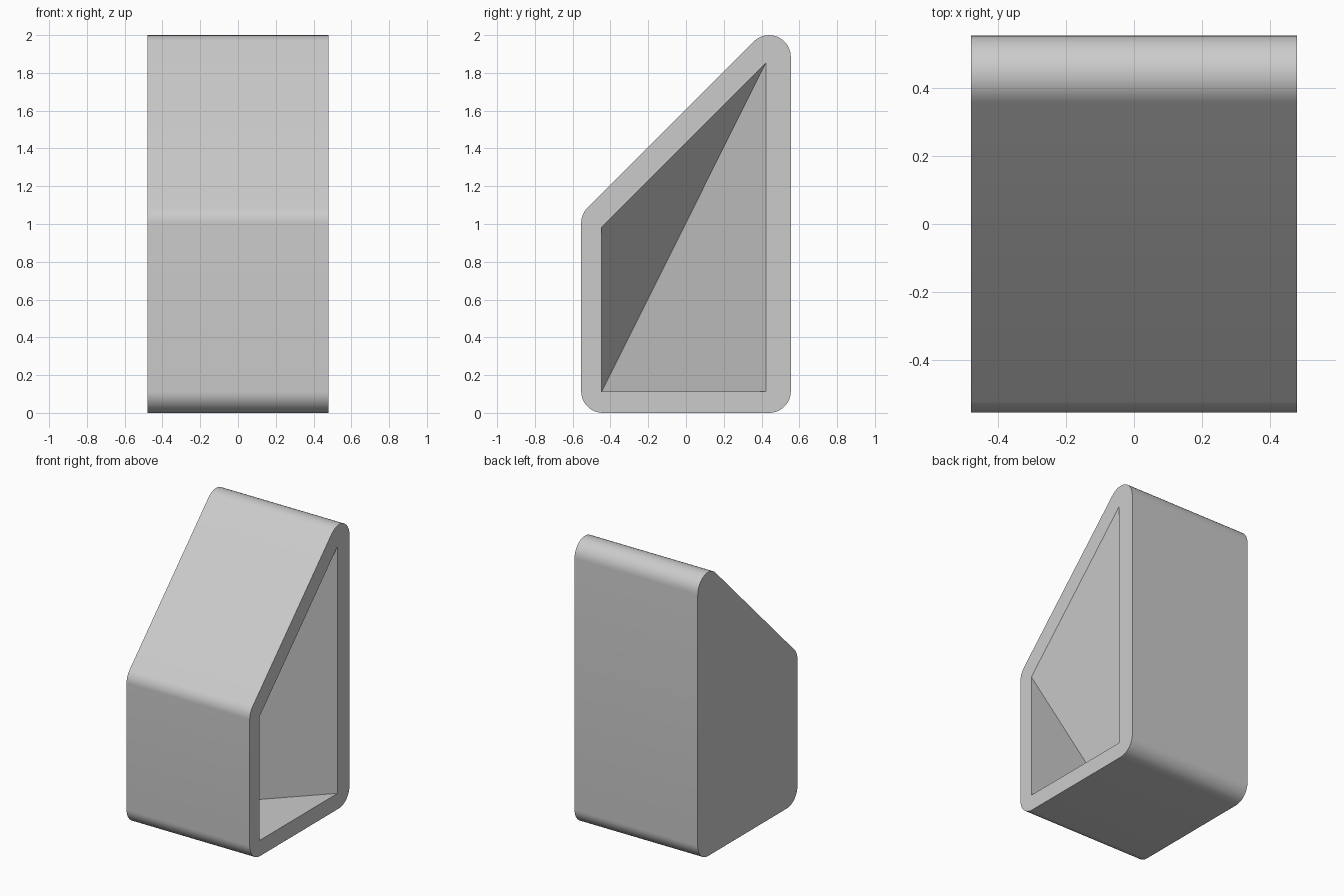
import bpy, bmesh
from math import sin, cos, radians

cube = bpy.data.objects.get("Cube")
if cube:
    bpy.data.objects.remove(cube, do_unlink=True)

HALF_W, R, STEPS = 0.48, 0.115, 12

grey = bpy.data.materials.new("light_grey")
grey.use_nodes = True
color = (0.6, 0.6, 0.6, 1)
grey.diffuse_color = color
grey.node_tree.nodes["Principled BSDF"].inputs["Base Color"].default_value = color

# Rounded side profile: arc centre (y, z) with start and end angle
corners = [(-0.44, R, 180, 270), (0.44, R, 270, 360),
           (0.44, 2 - R, 0, 135), (-0.44, 1.005, 135, 180)]
profile = []
for y, z, a0, a1 in corners:
    for i in range(STEPS + 1):
        a = radians(a0 + (a1 - a0) * i / STEPS)
        profile.append((y + R * cos(a), z + R * sin(a)))

# Solid block, extruded across the width
bm = bmesh.new()
base = bm.faces.new([bm.verts.new((-HALF_W, y, z)) for y, z in profile])
ext = bmesh.ops.extrude_face_region(bm, geom=[base])
top = [g for g in ext["geom"] if isinstance(g, bmesh.types.BMVert)]
bmesh.ops.translate(bm, verts=top, vec=(2 * HALF_W, 0, 0))

# Open the left side: a flat rim around a tapered recess
side = next(f for f in bm.faces if all(v in top for v in f.verts))
outer = list(side.edges)
bmesh.ops.delete(bm, geom=[side], context='FACES_ONLY')
opening = [(-0.447, 0.112), (0.423, 0.112), (0.423, 1.853), (-0.447, 0.983)]
ring = [bm.verts.new((HALF_W, y, z)) for y, z in opening]

# Rim: a fan of each rounded corner, then a band along each straight side
top_loop = [min(top, key=lambda v: (v.co.y - y) ** 2 + (v.co.z - z) ** 2)
            for y, z in profile]
n = STEPS + 1
for c in range(4):
    arc = top_loop[c * n:(c + 1) * n]
    for a, b in zip(arc, arc[1:]):
        bm.faces.new((ring[c], a, b))
    bm.faces.new((ring[c], arc[-1], top_loop[(c + 1) * n % len(top_loop)], ring[(c + 1) % 4]))

# Recess walls meet at one deep point behind the lower front corner
deep = bm.verts.new((HALF_W - 0.855, *opening[0]))
for i in range(4):
    bm.faces.new((ring[i], ring[(i + 1) % 4], deep))
bmesh.ops.recalc_face_normals(bm, faces=bm.faces[:])

mesh = bpy.data.meshes.new("wedge_housing")
bm.to_mesh(mesh)
bm.free()
mesh.materials.append(grey)
housing = bpy.data.objects.new("wedge_housing", mesh)
bpy.context.collection.objects.link(housing)

bpy.context.view_layer.objects.active = housing
housing.select_set(True)
bpy.ops.object.shade_smooth_by_angle(angle=radians(25))
